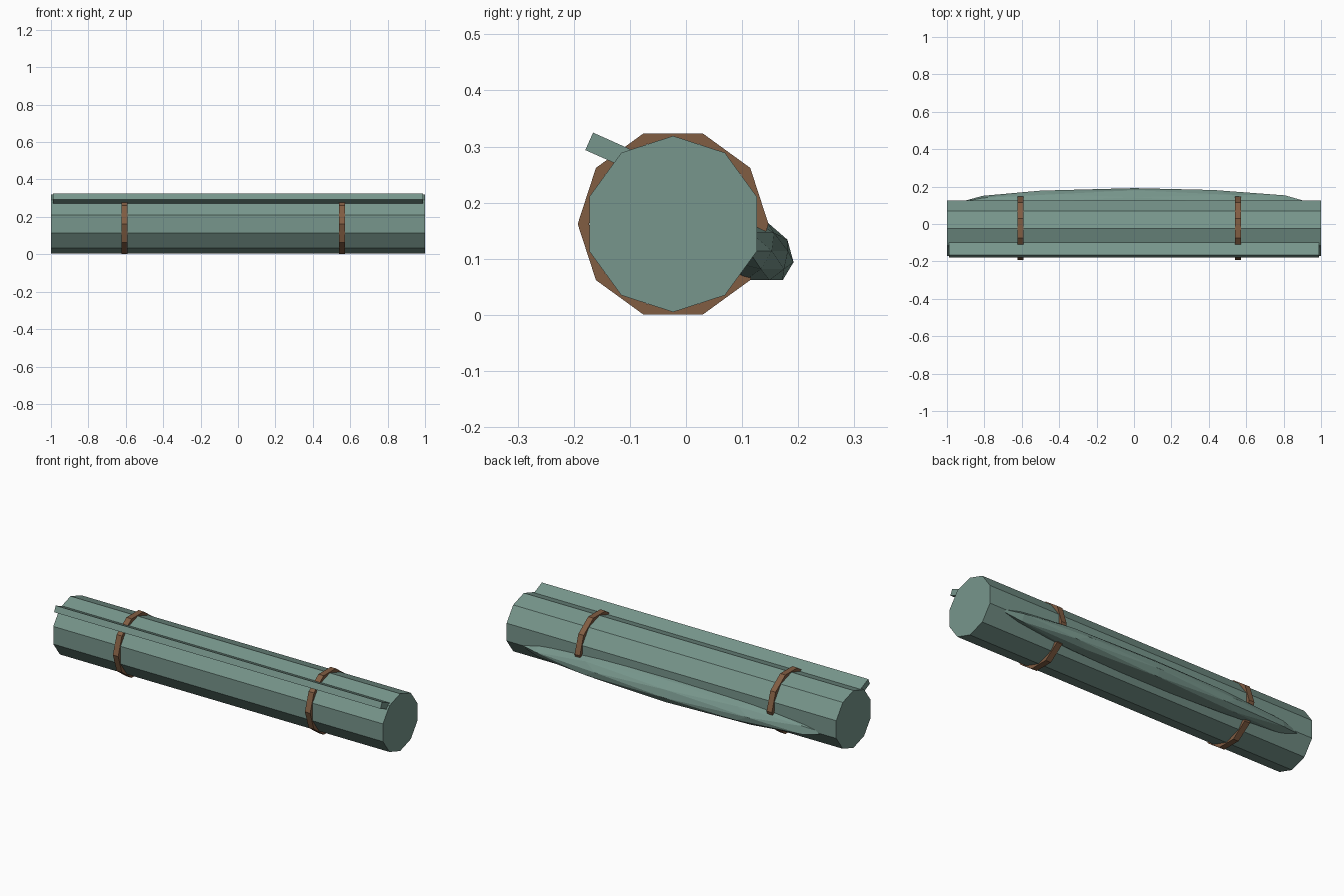
import bpy, bmesh, math
from mathutils import Matrix, Vector

cube = bpy.data.objects.get("Cube")
if cube:
    bpy.data.objects.remove(cube, do_unlink=True)

AXIS = Vector((0, -0.023, 0.162))   # centre line of the roll
SIDES = 10


def material(name, rgb):
    m = bpy.data.materials.new(name)
    m.use_nodes = True
    m.diffuse_color = (*rgb, 1)
    m.node_tree.nodes["Principled BSDF"].inputs["Base Color"].default_value = (*rgb, 1)
    return m


cloth = material("sage cloth", (0.185, 0.305, 0.262))
leather = material("brown leather", (0.22, 0.109, 0.055))


def finish(name, bm, mat):
    bmesh.ops.recalc_face_normals(bm, faces=bm.faces)
    mesh = bpy.data.meshes.new(name)
    bm.to_mesh(mesh)
    bm.free()
    mesh.materials.append(mat)
    ob = bpy.data.objects.new(name, mesh)
    bpy.context.collection.objects.link(ob)
    return ob


def polygon(bm, x, radius, turn):
    """Ring of vertices around the roll axis at the given x."""
    step = math.tau / SIDES
    return [bm.verts.new(AXIS + Vector((x, radius * math.cos(turn + i * step),
                                        radius * math.sin(turn + i * step))))
            for i in range(SIDES)]


def bridge(bm, a, b):
    for i in range(SIDES):
        j = (i + 1) % SIDES
        bm.faces.new((a[i], a[j], b[j], b[i]))


# Rolled cloth: ten-sided bar with a corner on top
bm = bmesh.new()
left, right = (polygon(bm, x, 0.157, math.pi / 2) for x in (1, -1))
bridge(bm, left, right)
bm.faces.new(left)
bm.faces.new(right)
finish("bedroll", bm, cloth)

# Leather straps: ten-sided bands with a flat on top
for name, x in (("right_strap", -0.608), ("left_strap", 0.557)):
    bm = bmesh.new()
    loops = [polygon(bm, x + dx, r, 0)
             for dx, r in ((-0.016, 0.15), (-0.016, 0.17), (0.016, 0.17), (0.016, 0.15))]
    for a, b in zip(loops, loops[1:] + loops[:1]):
        bridge(bm, a, b)
    finish(name, bm, leather)

# Loose edge of the cloth: a slanted slab standing off the roll
bm = bmesh.new()
bmesh.ops.create_cube(bm, size=1)
place = (Matrix.Translation((0, -0.136, 0.293))
         @ Matrix.Rotation(math.radians(-24), 4, "X")
         @ Matrix.Diagonal((1.98, 0.08, 0.034, 1)))
bm.transform(place)
finish("loose_flap", bm, cloth)

# Faceted fold along the back: stretched, leaning ball with a flattened underside
bm = bmesh.new()
bmesh.ops.create_icosphere(bm, subdivisions=2, radius=1)
for v in bm.verts:
    u, w, length = v.co
    v.co = (0.95 * length,
            0.112 + 0.078 * u - 0.018 * w,
            max(0.114 + 0.065 * w, 0.062))
finish("back_fold", bm, cloth)
